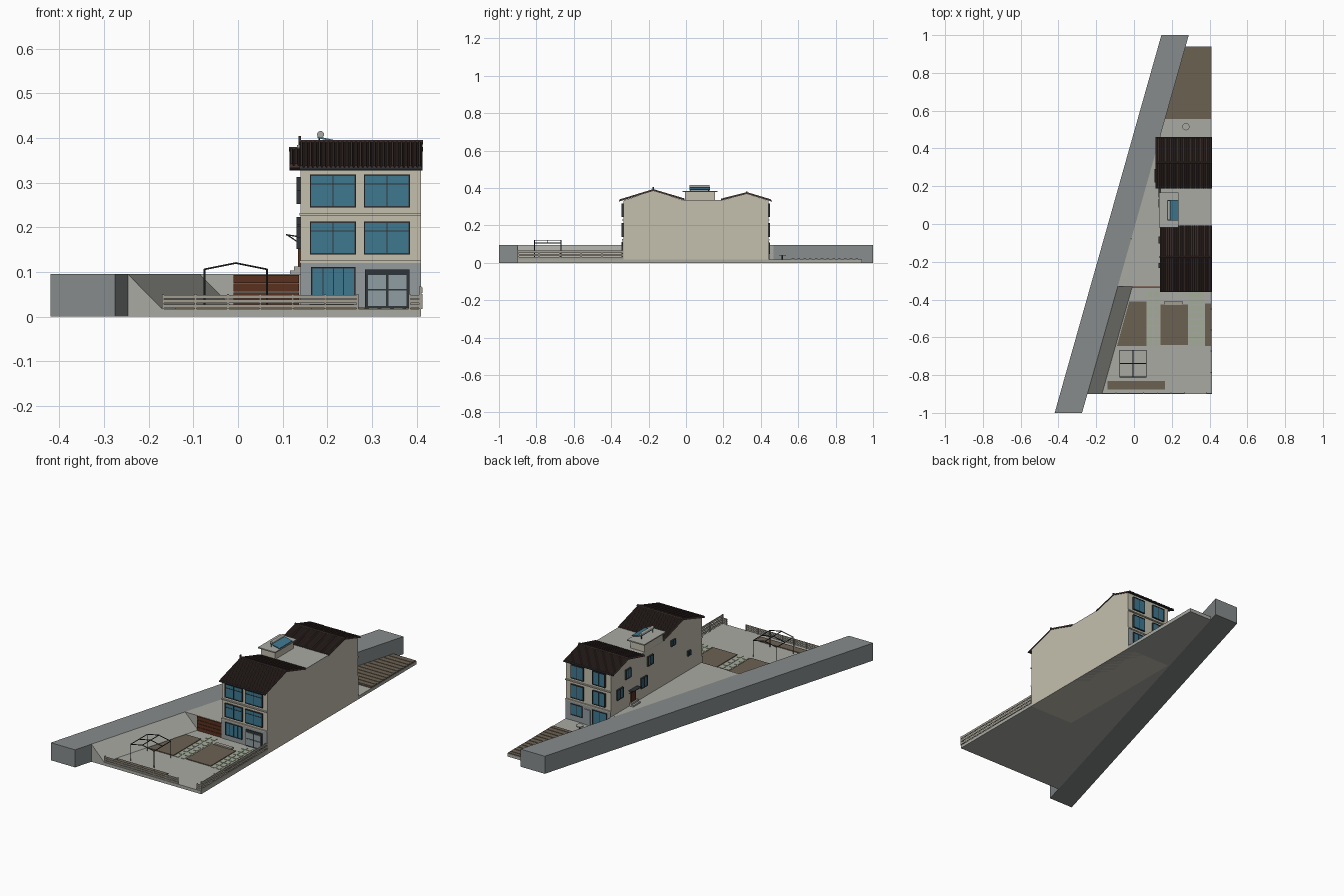
import bpy, bmesh, math
from mathutils import Vector

if "Cube" in bpy.data.objects:
    bpy.data.objects.remove(bpy.data.objects["Cube"])

MATS = {}
def mat(name, r, g, b):
    m = bpy.data.materials.new(name)
    m.diffuse_color = (r, g, b, 1)
    m.use_nodes = True
    m.node_tree.nodes["Principled BSDF"].inputs["Base Color"].default_value = m.diffuse_color
    MATS[name] = m
mat("cream", .55, .52, .42); mat("plinth", .30, .33, .34); mat("roof", .055, .035, .03)
mat("glass", .05, .19, .28); mat("dark", .03, .035, .04); mat("soil", .15, .12, .085)
mat("wood", .10, .03, .013); mat("road", .24, .26, .26); mat("paving", .40, .40, .37)
mat("fence", .36, .34, .28); mat("stone", .36, .42, .30); mat("door", .28, .34, .36)

def finish(name, bm, m):
    bmesh.ops.recalc_face_normals(bm, faces=bm.faces)
    me = bpy.data.meshes.new(name)
    bm.to_mesh(me); bm.free()
    me.materials.append(MATS[m])
    ob = bpy.data.objects.new(name, me)
    bpy.context.collection.objects.link(ob)
    return ob

def loft(bm, a, b):
    """Closed solid between two equal point loops."""
    va = [bm.verts.new(p) for p in a]
    vb = [bm.verts.new(p) for p in b]
    bm.faces.new(va); bm.faces.new(vb[::-1])
    for i in range(len(a)):
        j = (i + 1) % len(a)
        bm.faces.new((va[i], va[j], vb[j], vb[i]))

def boxes(name, lst, m):
    bm = bmesh.new()
    for x0, x1, y0, y1, z0, z1 in lst:
        c = [(x0, y0), (x1, y0), (x1, y1), (x0, y1)]
        loft(bm, [(x, y, z0) for x, y in c], [(x, y, z1) for x, y in c])
    return finish(name, bm, m)

def slab(name, pts, z0, z1, m):
    bm = bmesh.new()
    loft(bm, [(x, y, z0) for x, y in pts], [(x, y, z1) for x, y in pts])
    return finish(name, bm, m)

def extrude_x(name, yz, x0, x1, m):
    bm = bmesh.new()
    loft(bm, [(x0, y, z) for y, z in yz], [(x1, y, z) for y, z in yz])
    return finish(name, bm, m)

def bars(name, segs, r, m, sides=6):
    bm = bmesh.new()
    for a, b in segs:
        a, b = Vector(a), Vector(b)
        q = (b - a).to_track_quat('Z', 'Y')
        ring = [q @ Vector((r * math.cos(t), r * math.sin(t), 0))
                for t in (2 * math.pi * i / sides for i in range(sides))]
        loft(bm, [a + p for p in ring], [b + p for p in ring])
    return finish(name, bm, m)

def edge(y):            # right-hand edge of the slanting road
    return -.275 + .2825 * (y + 1)

G = .017                # garden level
H = .095                # road level
XL, XR, YF, YB = .14, .41, -.335, .44

# Road, garden plate, embankment, upper drive
slab("road", [(-.42, -1), (-.275, -1), (.29, 1), (.145, 1)], 0, H, "road")
slab("garden_plate", [(edge(-.9), -.9), (XR, -.9), (XR, .94), (edge(.94), .94)], 0, G, "paving")
bm = bmesh.new()
loft(bm, *[[(edge(y), y, 0), (edge(y) + .077, y, 0), (edge(y) + .077, y, G), (edge(y), y, H)]
           for y in (-.9, -.33)])
finish("embankment", bm, "paving")
slab("upper_drive", [(edge(-.33), -.33), (XL, -.33), (XL, edge and .469)], G, H, "paving")
boxes("timber_wall", [(-.01, .137, -.336, -.33, G + i * .0195, G + i * .0195 + .018) for i in range(4)], "wood")

# House body with two gables and a flat terrace between
extrude_x("house_walls", [(YF, 0), (YB, 0), (YB, .333), (.325, .368), (.19, .333),
                          (-.01, .333), (-.175, .385), (YF, .333)], XL, XR, "cream")
boxes("terrace_floor", [(XL, XR, -.01, .19, .333, .337)], "paving")
boxes("ground_floor_cladding", [(XL, XR, YF - .004, YF, G, .12), (XL, XR, YB, YB + .004, G, .12)], "plinth")
boxes("floor_bands", [(XL - .002, XR, y0, y1, z, z + .006) for z in (.12, .226)
                      for y0, y1 in ((YF - .007, YF), (YB, YB + .007))], "cream")

# Ribbed tile roofs
def tiles(name, x0, x1, eave, ridge, n=27):
    w = (x1 - x0) / n
    top = []
    for i in range(n):
        for u, h in ((0, .003), (.2, .008), (.6, .008), (.8, .003)):
            top.append((x0 + (i + u) * w, h))
    prof = [(x0, -.002)] + top + [(x1, .003), (x1, -.002)]
    bm = bmesh.new()
    loft(bm, *[[(x, y, z + h) for x, h in prof] for y, z in (eave, ridge)])
    finish(name, bm, "roof")
tiles("front_roof_front", .138, .413, (-.355, .331), (-.175, .386))
tiles("front_roof_back", .138, .413, (-.008, .336), (-.175, .386))
tiles("back_roof_front", .115, .413, (.188, .335), (.325, .37))
tiles("back_roof_back", .115, .413, (.455, .331), (.325, .37))
bars("ridge_caps", [((.137, -.175, .391), (.414, -.175, .391)), ((.114, .325, .375), (.414, .325, .375))], .006, "roof")
boxes("ridge_finial", [(.136, .141, -.18, -.17, .385, .405)], "roof")
bars("eave_gutters", [((.138, -.356, .331), (.413, -.356, .331)), ((.115, .456, .331), (.413, .456, .331))], .004, "dark")

# Windows: frame, glass and mullions on any wall
def wall_boxes(name, side, lst, m):
    out = []
    for u0, u1, d0, d1, z0, z1 in lst:
        if side == 'F': out.append((u0, u1, YF - d1, YF - d0, z0, z1))
        if side == 'B': out.append((u0, u1, YB + d0, YB + d1, z0, z1))
        if side == 'L': out.append((XL - d1, XL - d0, u0, u1, z0, z1))
    boxes(name, out, m)

def window(name, side, u0, u1, z0, z1, panes=2, transom=None):
    t = .003
    wall_boxes(name + "_glass", side, [(u0, u1, 0, .006, z0, z1)], "glass")
    f = [(u0 - t, u0, 0, .009, z0 - t, z1 + t), (u1, u1 + t, 0, .009, z0 - t, z1 + t),
         (u0, u1, 0, .009, z0 - t, z0), (u0, u1, 0, .009, z1, z1 + t)]
    for i in range(1, panes):
        u = u0 + (u1 - u0) * i / panes
        f.append((u - .001, u + .001, 0, .008, z0, z1))
    if transom:
        f.append((u0, u1, 0, .008, transom - .001, transom + .001))
    wall_boxes(name + "_frame", side, f, "dark")

for r, (z0, z1) in enumerate(((.142, .21), (.248, .315))):
    for c, u in enumerate((.164, .285)):
        window(f"front_window_{r}{c}", 'F', u, u + .097, z0, z1, 2, z1 - .018)
    for c, u in enumerate((.175, .305)):
        window(f"back_window_{r}{c}", 'B', u, u + .07, z0, z1, 2)
window("patio_door", 'F', .167, .26, .045, .108, 4)
window("back_patio_door", 'B', .165, .245, .022, .105, 2)
window("back_kitchen_window", 'B', .31, .375, .05, .105, 2)
wall_boxes("back_door", 'B', [(.262, .295, 0, .008, G, .1)], "door")
for i, (u, z, w, h) in enumerate(((.11, .255, .04, .045), (-.085, .285, .03, .025), (.165, .155, .045, .05),
                                  (.37, .17, .045, .05), (.30, .255, .04, .045), (-.22, .18, .02, .02))):
    window(f"side_window_{i}", 'L', u - w / 2, u + w / 2, z, z + h, 2)

# Garage door with four panels
wall_boxes("garage_frame", 'F', [(.284, .384, 0, .008, G, .106)], "dark")
wall_boxes("garage_panels", 'F', [(u, u + .04, .008, .011, z0, z1) for u in (.291, .337)
                                  for z0, z1 in ((.024, .058), (.062, .093))], "door")

# Side entrance: door, steps and canopy
wall_boxes("side_door", 'L', [(.235, .275, 0, .006, .112, .165)], "wood")
wall_boxes("side_steps", 'L', [(.225, .285, 0, .024, H, .103), (.225, .285, 0, .014, .103, .112)], "paving")
bm = bmesh.new()
loft(bm, *[[(.108, y, .182), (.14, y, .177), (.14, y, .18), (.108, y, .185)] for y in (.22, .29)])
finish("entrance_canopy", bm, "dark")
bars("canopy_struts", [((.112, y, .182), (.14, y, .163)) for y in (.225, .285)], .0015, "dark")

# Roof stair box with solar water heater
boxes("stair_box", [(.14, .225, -.005, .155, .335, .378)], "cream")
boxes("stair_box_cap", [(.132, .235, -.018, .168, .378, .384)], "paving")
bars("water_tank", [((.185, .02, .408), (.185, .125, .408))], .008, "paving", 12)
bm = bmesh.new()
loft(bm, *[[(.178, y, .400), (.236, y, .387), (.236, y, .391), (.178, y, .404)] for y in (.018, .128)])
finish("solar_panel", bm, "glass")
bars("heater_legs", [((.182, y, .384), (.182, y, .402)) for y in (.025, .12)], .002, "dark")

# Planting beds and stepping stones
Z = G + .004
slab("bed_left", [(-.09, -.645), (.065, -.645), (.065, -.41), (-.025, -.41)], G, Z, "soil")
boxes("beds", [(.14, .285, -.64, -.425, G, Z), (.375, .408, -.645, -.42, G, Z), (-.14, .165, -.875, -.83, G, Z)], "soil")
boxes("bed_bench", [(.16, .26, -.43, -.41, G, .028)], "fence")
boxes("stepping_stones", [(x, x + .022, -.645 + i * .037, -.618 + i * .037, G, G + .002)
                          for x in (.072, .108, .292, .32, .348) for i in range(8)], "stone")
slab("back_field", [(edge(.555), .555), (.408, .555), (.408, .938), (edge(.938), .938)], G, Z, "soil")
boxes("furrows", [(edge(y + .018), .406, y, y + .014, Z, Z + .002)
                  for y in (.565 + i * .031 for i in range(12))], "soil")

# Pergola
px, py, c = (-.075, .065), (-.81, -.668), -.005
seg = []
for y in py:
    seg += [((x, y, G), (x, y, .106)) for x in px]
    seg += [((x, y, .106), (c, y, .12)) for x in px]
for x, z in ((px[0], .106), (px[1], .106), (c, .12)):
    seg.append(((x, py[0], z), (x, py[1], z)))
seg += [((x, -.739, .106), (c, -.739, .12)) for x in px]
bars("pergola", seg, .0022, "dark")

# Boundary fences: boards and posts
front = []
for a, b in ((-.17, .27), (.382, .413)):
    front += [(a, b, -.9, -.896, z, z + .008) for z in (.019, .030, .041)]
    n = max(1, round((b - a) / .073))
    front += [(p - .002, p + .002, -.897, -.892, G, .051) for p in (a + .002 + (b - a - .004) * i / n for i in range(n + 1))]
boxes("front_fence", front, "fence")
side = [(.409, .413, -.9, YF, z, z + .012) for z in (.019, .036, .053)]
side += [(.406, .411, y, y + .005, G, .068) for y in (-.9 + i * .112 for i in range(6))]
boxes("side_fence", side, "fence")

# Round table on the back patio
bars("table_leg", [((.275, .515, G), (.275, .515, .04))], .004, "dark", 8)
bars("table_top", [((.275, .515, .038), (.275, .515, .043))], .019, "paving", 16)
